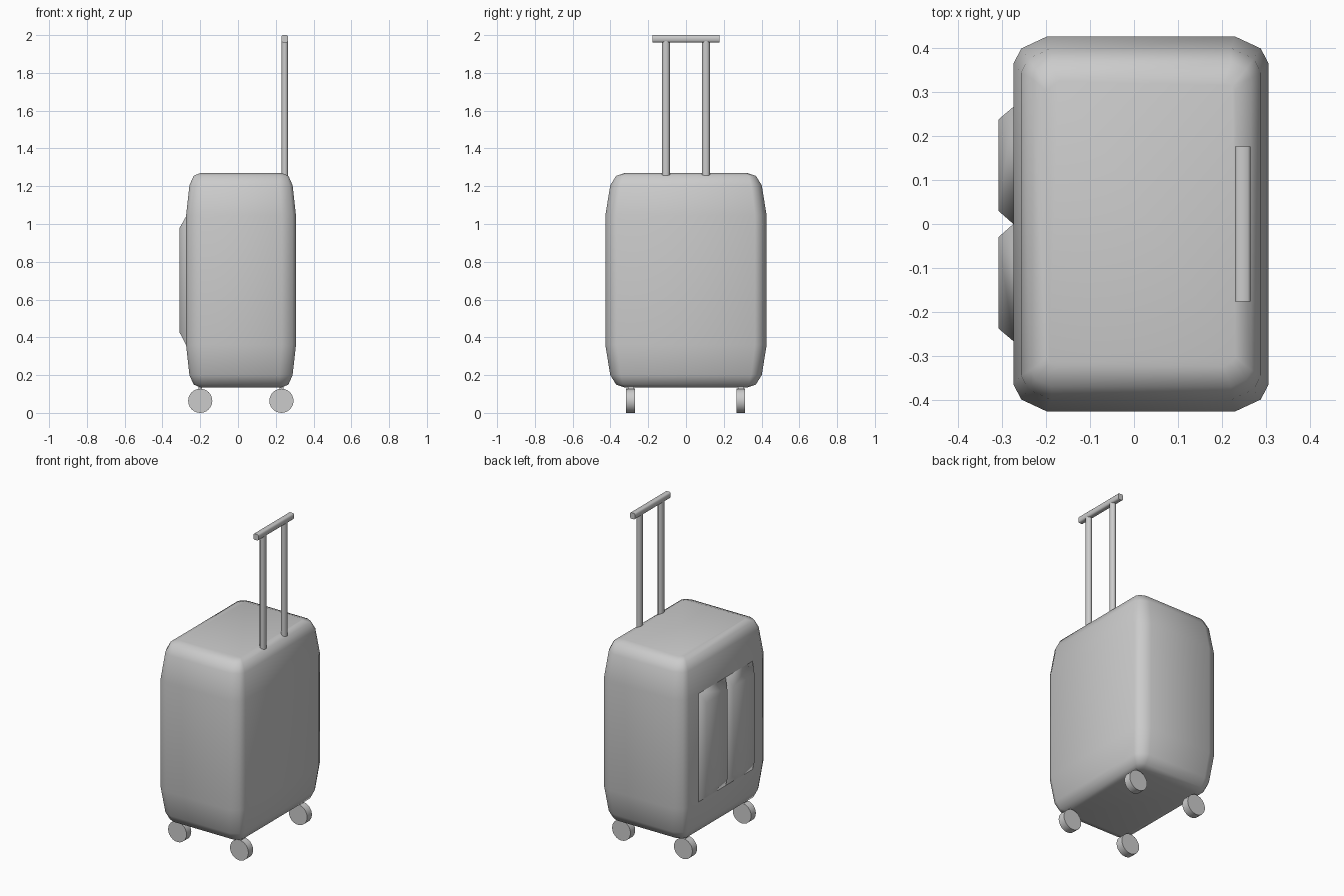
import bpy, bmesh, math

if "Cube" in bpy.data.objects:
    bpy.data.objects.remove(bpy.data.objects["Cube"])

CX = 0.016  # the case is slightly off centre because of the pockets


def finish(name, bm, angle=None):
    bmesh.ops.recalc_face_normals(bm, faces=bm.faces)
    me = bpy.data.meshes.new(name)
    bm.to_mesh(me)
    bm.free()
    ob = bpy.data.objects.new(name, me)
    bpy.context.collection.objects.link(ob)
    if angle:
        bpy.context.view_layer.objects.active = ob
        ob.select_set(True)
        bpy.ops.object.shade_smooth_by_angle(angle=math.radians(angle))
        ob.select_set(False)
    return ob


def loft(name, rings, angle=None):
    bm = bmesh.new()
    loops = [[bm.verts.new(p) for p in r] for r in rings]
    n = len(loops[0])
    for a, b in zip(loops, loops[1:]):
        for i in range(n):
            j = (i + 1) % n
            bm.faces.new((a[i], a[j], b[j], b[i]))
    bm.faces.new(loops[0])
    bm.faces.new(loops[-1])
    return finish(name, bm, angle)


def case_ring(hx, hy, z, k):
    # rectangle with two-step rounded corners; k scales the rounding
    q = [(hx, hy - .062 * k), (hx - .018 * k, hy - .027 * k), (hx - .076 * k, hy)]
    pts = q + [(-x, y) for x, y in q[::-1]]
    pts += [(-x, -y) for x, y in pts]
    return [(CX + x, y, z) for x, y in pts]


# Case shell
half = [(.215, .325, .135, .35), (.251, .37, .15, .6),
        (.273, .401, .2, .9), (.291, .427, .36, 1)]
full = half + [(hx, hy, 1.405 - z, k) for hx, hy, z, k in half[::-1]]
loft("case_shell", [case_ring(*r) for r in full], 50)

# Two raised pockets on the -x side
for s, side in ((1, "right"), (-1, "left")):
    rings = []
    for x, y0, y1, z0, z1 in ((-.265, .0, .267, .36, 1.04), (-.275, .0, .267, .36, 1.04),
                              (-.309, .03, .238, .425, .98)):
        rings.append([(x, s * y0, z0), (x, s * y1, z0), (x, s * y1, z1), (x, s * y0, z1)])
    loft("pocket_" + side, rings, 60)

# Pull handle: two rods and a grip bar
for s, side in ((1, "right"), (-1, "left")):
    bm = bmesh.new()
    bmesh.ops.create_cone(bm, cap_ends=True, segments=8, radius1=1, radius2=1, depth=.73)
    for v in bm.verts:
        a = math.atan2(v.co.y, v.co.x) + math.pi / 8
        r = 1 / math.cos(math.pi / 8)
        v.co = (.248 + .017 * r * math.cos(a), s * .106 + .02 * r * math.sin(a), v.co.z + 1.61)
    finish("handle_rod_" + side, bm, 50)

bm = bmesh.new()
bmesh.ops.create_cube(bm, size=1)
for v in bm.verts:
    v.co = (.248 + v.co.x * .035, v.co.y * .354, 1.981 + v.co.z * .038)
bmesh.ops.bevel(bm, geom=[e for e in bm.edges if abs(e.verts[0].co.y - e.verts[1].co.y) > .1],
                offset=.006, segments=1, affect='EDGES')
finish("handle_grip", bm, 50)

# Wheels
for x in (-.2, .23):
    for y in (-.293, .29):
        bpy.ops.mesh.primitive_cylinder_add(vertices=24, radius=.064, depth=.047,
                                            location=(x, y, .064), rotation=(math.pi / 2, 0, 0))
        bpy.context.object.name = "wheel"
        bpy.ops.object.shade_smooth_by_angle(angle=math.radians(30))
        bm = None
# Short axle stubs joining wheels to the case
for x in (-.2, .23):
    for y in (-.293, .29):
        bpy.ops.mesh.primitive_cube_add(size=1, location=(x, y, .13))
        bpy.context.object.scale = (.02, .03, .02)
        bpy.context.object.name = "wheel_mount"
